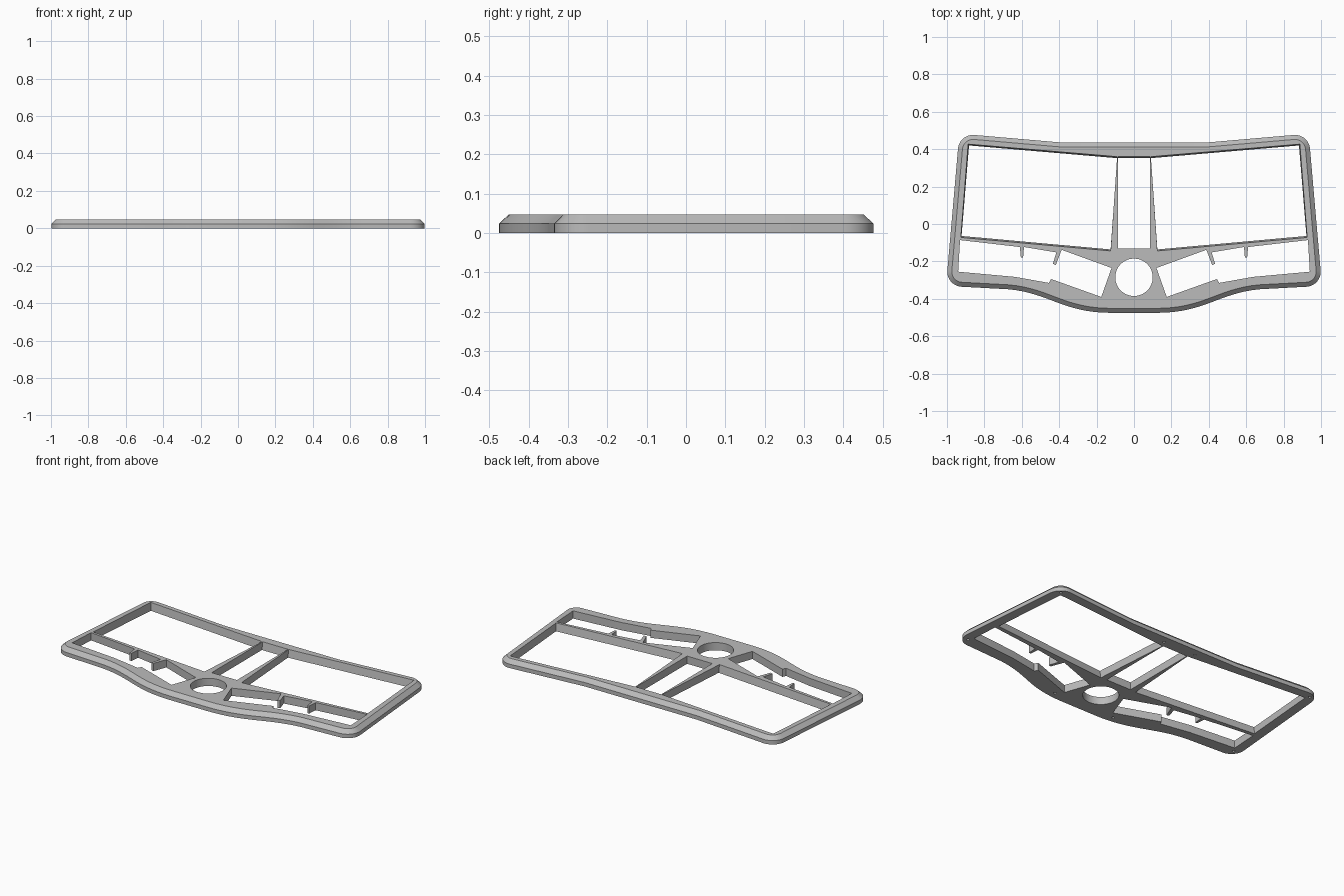
import bpy, bmesh, math
from mathutils import Vector

cube = bpy.data.objects.get("Cube")
if cube:
    bpy.data.objects.remove(cube, do_unlink=True)

HEIGHT, WALL, CHAMFER = 0.047, 0.024, 0.024


def fillet(before, corner, after, radius, steps=10):
    """Arc that rounds a corner between two straight edges."""
    c = Vector(corner)
    a, b = (Vector(before) - c).normalized(), (Vector(after) - c).normalized()
    half = a.angle(b) / 2
    centre = c + (a + b).normalized() * radius / math.sin(half)
    start = c + a * radius / math.tan(half) - centre
    end = c + b * radius / math.tan(half) - centre
    sweep = start.angle_signed(end)
    arc = []
    for i in range(steps + 1):
        t = -sweep * i / steps
        arc.append(centre + Vector((start.x * math.cos(t) - start.y * math.sin(t),
                                    start.x * math.sin(t) + start.y * math.cos(t))))
    return arc


def bezier(p, q, r, s, steps=16):
    p, q, r, s = map(Vector, (p, q, r, s))
    return [p * (1 - t) ** 3 + q * 3 * t * (1 - t) ** 2 + r * 3 * t * t * (1 - t) + s * t ** 3
            for t in (i / steps for i in range(steps + 1))]


def mirror(points):
    return [Vector((-p[0], p[1])) for p in reversed(points)]


def inset(points, width):
    """Move a clockwise outline inward with mitred corners."""
    result = []
    for i, p in enumerate(points):
        d1 = (p - points[i - 1]).normalized()
        d2 = (points[(i + 1) % len(points)] - p).normalized()
        n1, n2 = Vector((d1.y, -d1.x)), Vector((d2.y, -d2.x))
        result.append(p + (n1 + n2) * width / (1 + n1.dot(n2)))
    return result


def circle(x, y, radius, sides):
    return [(x + radius * math.cos(math.tau * i / sides),
             y + radius * math.sin(math.tau * i / sides)) for i in range(sides)]


# Outer outline: stepped back edge, rounded corners, bulging front edge
back_bend, back_corner = (0.38, 0.435), (0.934, 0.483)
front_corner, front_bend = (1.005, -0.331), (0.67, -0.349)
half = [Vector(back_bend)]
half += fillet(back_bend, back_corner, front_corner, 0.08)
half += fillet(back_corner, front_corner, front_bend, 0.08)
half += bezier(front_bend, (0.45, -0.37), (0.38, -0.475), (0.12, -0.475))
outline = half + mirror(half)

# Large rear opening with slightly sloping walls, as (top, bottom) loops
rear_top = [(0.09, 0.36), (0.887, 0.427), (0.926, -0.072), (0.125, -0.144)]
rear_bottom = [(0.09, 0.352), (0.882, 0.42), (0.922, -0.064), (0.125, -0.136)]

# Front opening with two small tabs and a stepped front edge
front_opening = [
    (0.93, -0.086), (0.61, -0.123), (0.605, -0.18), (0.593, -0.18), (0.588, -0.123),
    (0.415, -0.152), (0.434, -0.213), (0.418, -0.219), (0.387, -0.138),
    (0.12, -0.235), (0.175, -0.39), (0.444, -0.294), (0.455, -0.315),
    (0.635, -0.283), (0.94, -0.255)]

# Slot between the two ribs, and the round hole
slot_back = [(-0.085, 0.36), (0.085, 0.36)]
slot_front = [(0.085, -0.132), (-0.085, -0.132)]
slot_low = [(x, y - 0.008) for x, y in slot_back]
round_hole = circle(0, -0.285, 0.1, 64)

openings = [(rear_top, rear_bottom), (mirror(rear_top), mirror(rear_bottom)),
            (front_opening, front_opening), (mirror(front_opening),) * 2,
            (slot_back + slot_front, slot_low + slot_front),
            (round_hole, round_hole)]

bm = bmesh.new()


def ring(points, z):
    verts = [bm.verts.new((p[0], p[1], z)) for p in points]
    edges = [bm.edges.new((v, verts[(i + 1) % len(verts)])) for i, v in enumerate(verts)]
    return verts, edges


def wall(lower, upper):
    for i in range(len(lower)):
        j = (i + 1) % len(lower)
        bm.faces.new((lower[i], lower[j], upper[j], upper[i]))


# Outer wall and chamfer
base, bottom_edges = ring(outline, 0)
shoulder, _ = ring(outline, WALL)
rim, top_edges = ring(inset(outline, CHAMFER), HEIGHT)
wall(base, shoulder)
wall(shoulder, rim)

# Opening walls
for top_loop, bottom_loop in openings:
    upper, upper_edges = ring(top_loop, HEIGHT)
    lower, lower_edges = ring(bottom_loop, 0)
    top_edges += upper_edges
    bottom_edges += lower_edges
    wall(lower, upper)

# Blind screw holes in the underside
for x, y in ((0.897, 0.442), (0.11, 0.39), (0.957, -0.285), (0.21, -0.43)):
    for side in (-1, 1):
        lower, lower_edges = ring(circle(side * x, y, 0.008, 12), 0)
        upper, _ = ring(circle(side * x, y, 0.008, 12), 0.02)
        bottom_edges += lower_edges
        wall(lower, upper)
        bm.faces.new(upper)

# Top and bottom surfaces
for edges, direction in ((top_edges, 1), (bottom_edges, -1)):
    bmesh.ops.triangle_fill(bm, edges=edges, use_beauty=True, normal=(0, 0, direction))
bmesh.ops.recalc_face_normals(bm, faces=bm.faces[:])

mesh = bpy.data.meshes.new("panel_frame")
bm.to_mesh(mesh)
bm.free()
frame = bpy.data.objects.new("panel_frame", mesh)
bpy.context.collection.objects.link(frame)

# Plain grey
grey = bpy.data.materials.new("plain grey")
grey.use_nodes = True
grey.diffuse_color = (0.5, 0.5, 0.5, 1)
grey.node_tree.nodes["Principled BSDF"].inputs["Base Color"].default_value = (0.5, 0.5, 0.5, 1)
mesh.materials.append(grey)

bpy.ops.object.select_all(action="DESELECT")
frame.select_set(True)
bpy.context.view_layer.objects.active = frame
bpy.ops.object.shade_smooth_by_angle(angle=math.radians(30))
